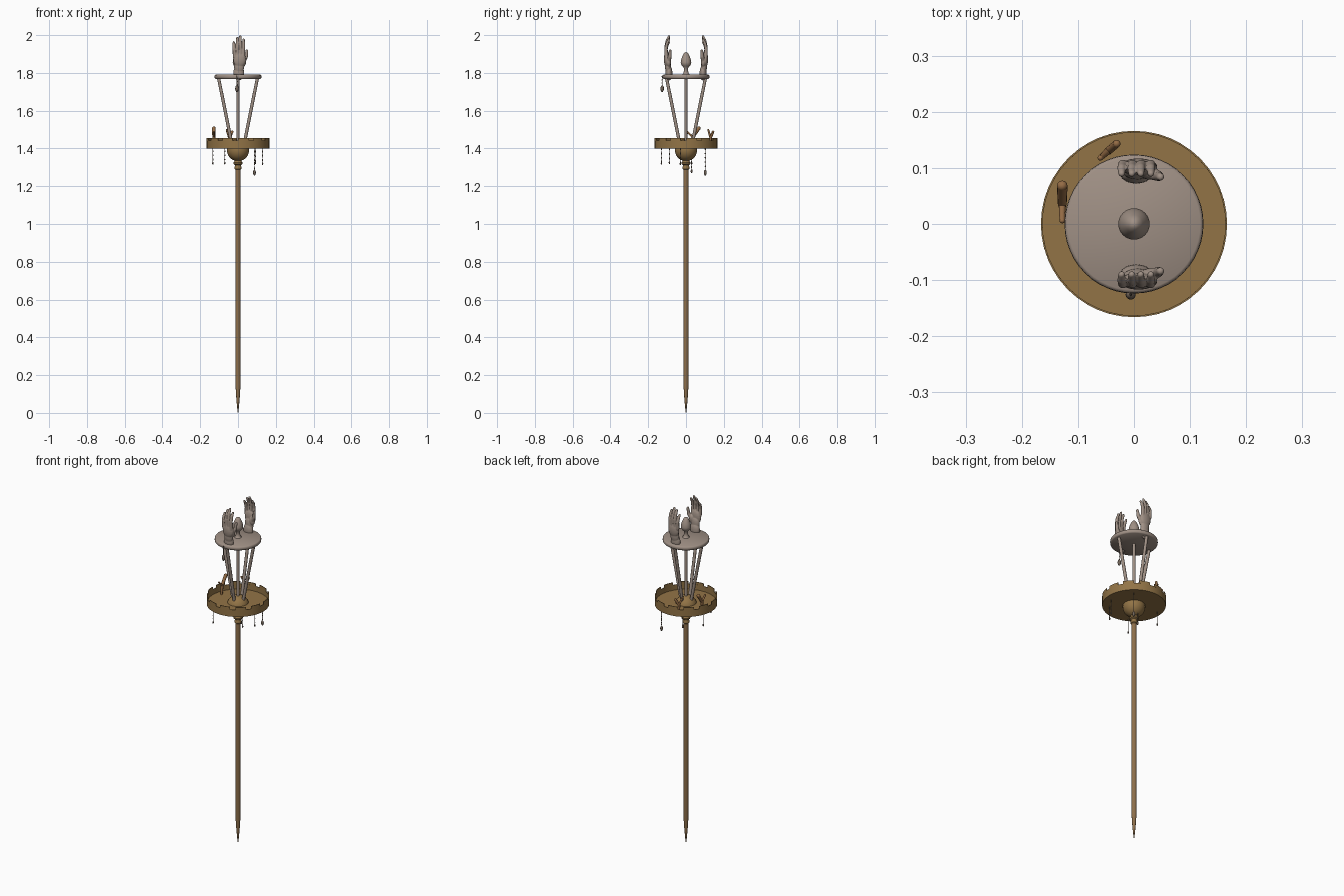
import bpy, bmesh, math
from mathutils import Vector, Matrix

if "Cube" in bpy.data.objects:
    bpy.data.objects.remove(bpy.data.objects["Cube"])


def material(name, rgb):
    m = bpy.data.materials.new(name)
    m.diffuse_color = (*rgb, 1)
    m.use_nodes = True
    m.node_tree.nodes["Principled BSDF"].inputs["Base Color"].default_value = m.diffuse_color
    return m


BRONZE = material("bronze", (0.29, 0.175, 0.062))
WOOD = material("pole_brown", (0.27, 0.16, 0.07))
GREY = material("warm_grey", (0.35, 0.28, 0.235))
CHARM = material("dark_charm", (0.17, 0.13, 0.10))
COPPER = material("copper_brown", (0.30, 0.15, 0.06))


def finish(bm, name, mat, angle=40):
    bmesh.ops.recalc_face_normals(bm, faces=bm.faces)
    me = bpy.data.meshes.new(name)
    bm.to_mesh(me)
    bm.free()
    me.materials.append(mat)
    me.shade_smooth()
    me.set_sharp_from_angle(angle=math.radians(angle))
    ob = bpy.data.objects.new(name, me)
    bpy.context.collection.objects.link(ob)
    return ob


def lathe(name, profile, mat, seg=32, angle=40):
    bm = bmesh.new()
    vs = [bm.verts.new((r, 0, z)) for r, z in profile]
    es = [bm.edges.new(p) for p in zip(vs, vs[1:])]
    bmesh.ops.spin(bm, geom=vs + es, axis=(0, 0, 1), cent=(0, 0, 0),
                   angle=math.tau, steps=seg, use_duplicate=False)
    bmesh.ops.remove_doubles(bm, verts=bm.verts, dist=1e-5)
    return finish(bm, name, mat, angle)


def ball(bm, c, size, seg=12):
    if not isinstance(size, tuple):
        size = (size,) * 3
    bmesh.ops.create_uvsphere(bm, u_segments=seg, v_segments=seg // 2 + 2, radius=1,
                              matrix=Matrix.Translation(c) @ Matrix.Diagonal((*size, 1)))


def limb(bm, pts, radii, seg=12):
    """Rounded tapered tube through points."""
    pts = [Vector(p) for p in pts]
    for p, r in zip(pts, radii):
        ball(bm, p, r, seg)
    for a, b, ra, rb in zip(pts, pts[1:], radii, radii[1:]):
        d = b - a
        rot = d.to_track_quat('Z', 'Y').to_matrix().to_4x4()
        bmesh.ops.create_cone(bm, segments=seg, radius1=ra, radius2=rb, depth=d.length,
                              cap_ends=True, matrix=Matrix.Translation((a + b) / 2) @ rot)


# pole, collar and bowl
lathe("pole", [(0, 0), (0.002, 0.004), (0.0085, 0.07), (0.0135, 0.15), (0.0135, 1.345)], WOOD, 16)
lathe("collar", [(0.0135, 1.288), (0.018, 1.292), (0.019, 1.302), (0.016, 1.307), (0.016, 1.312),
                 (0.023, 1.317), (0.024, 1.325), (0.019, 1.332), (0.018, 1.345)], BRONZE, 24)
bm = bmesh.new()
ball(bm, (0, 0, 1.392), 0.059, 32)
finish(bm, "round_bowl", BRONZE)

# tray with battlement rim
R = 0.166
lathe("tray_floor", [(0, 1.40), (R, 1.40), (R, 1.41), (0, 1.41)], BRONZE, 48)
lathe("tray_wall", [(R, 1.405), (R, 1.441), (R - 0.003, 1.441), (R - 0.003, 1.405)], BRONZE, 48)
bm = bmesh.new()
for k in range(12):
    a0 = math.tau * k / 12
    rings = []
    for j in range(4):
        a = a0 + j * math.tau / 48 * 0.9
        rings.append([bm.verts.new((r * math.cos(a), r * math.sin(a), z))
                      for r, z in ((R, 1.44), (R, 1.456), (R - 0.003, 1.456), (R - 0.003, 1.44))])
    for p, q in zip(rings, rings[1:]):
        for i in range(4):
            bm.faces.new((p[i], p[(i + 1) % 4], q[(i + 1) % 4], q[i]))
    bm.faces.new(rings[0])
    bm.faces.new(rings[-1])
finish(bm, "battlements", BRONZE)

# splayed rods and centre rod
bm = bmesh.new()
for k in range(4):
    c, s = math.cos(k * math.pi / 2), math.sin(k * math.pi / 2)
    limb(bm, [(0.032 * c, 0.032 * s, 1.42), (0.104 * c, 0.104 * s, 1.778)], [0.0085, 0.0085])
limb(bm, [(0, 0, 1.42), (0, 0, 1.778)], [0.008, 0.008])
finish(bm, "support_rods", GREY)

# upper plate and bud
lathe("upper_plate", [(0, 1.768), (0.118, 1.768), (0.123, 1.772), (0.124, 1.78),
                      (0.123, 1.788), (0.118, 1.791), (0, 1.792)], GREY, 48, 60)
lathe("bud", [(0.022, 1.79), (0.014, 1.797), (0.011, 1.81), (0.012, 1.828), (0.02, 1.836),
              (0.027, 1.846), (0.028, 1.857), (0.024, 1.876), (0.016, 1.895),
              (0.009, 1.906), (0, 1.910)], GREY, 24, 80)

# raised hands, mirrored front to back, palms facing the bud
for side, name in ((-1, "front_hand"), (1, "back_hand")):
    bm = bmesh.new()

    def P(x, y, z):
        return (x, side * y, z)
    # wrist and palm
    for x, y, z, sx, sy, sz in ((0.004, 0.090, 1.80, 0.029, 0.018, 0.04),
                                (0.006, 0.095, 1.835, 0.027, 0.016, 0.04),
                                (0.008, 0.102, 1.872, 0.034, 0.015, 0.042),
                                (0.027, 0.092, 1.858, 0.016, 0.013, 0.025)):
        ball(bm, P(x, y, z), (sx, sy, sz), 20)
    # fingers
    for x0, x1, top in ((-0.018, -0.022, 1.962), (-0.002, -0.004, 1.984),
                        (0.014, 0.012, 1.993), (0.029, 0.030, 1.976)):
        h = top - 1.885
        limb(bm, [P(x0, 0.104, 1.885), P((x0 + x1) / 2, 0.106, 1.885 + h * 0.5),
                  P(x1, 0.100, 1.885 + h * 0.8), P(x1, 0.090, top)],
             [0.0098, 0.0088, 0.0078, 0.0062])
    # thumb
    limb(bm, [P(0.026, 0.092, 1.855), P(0.043, 0.086, 1.885), P(0.047, 0.084, 1.918)],
         [0.012, 0.0095, 0.007])
    hand = finish(bm, name, GREY, 180)
    rm = hand.modifiers.new("blend", 'REMESH')
    rm.mode = 'VOXEL'
    rm.voxel_size = 0.0022
    rm.use_smooth_shade = True
    sm = hand.modifiers.new("soften", 'SMOOTH')
    sm.iterations = 3

# forked pegs on the rim
bm = bmesh.new()
limb(bm, [(-0.128, 0.030, 1.41), (-0.128, 0.036, 1.46), (-0.128, 0.068, 1.507)],
     [0.006, 0.008, 0.0095])
limb(bm, [(-0.128, 0.038, 1.458), (-0.128, 0.006, 1.488)], [0.006, 0.005])
finish(bm, "large_forked_peg", COPPER)
bm = bmesh.new()
limb(bm, [(-0.046, 0.130, 1.41), (-0.046, 0.130, 1.455), (-0.031, 0.143, 1.488)],
     [0.005, 0.007, 0.007])
limb(bm, [(-0.046, 0.130, 1.455), (-0.060, 0.118, 1.498)], [0.006, 0.005])
finish(bm, "small_forked_peg", COPPER)


# hanging chains with charms
def chain(name, x, y, top, bottom, bead):
    bm = bmesh.new()
    n = max(3, int((top - bottom) / 0.012))
    step = (top - bottom - 2 * bead) / n
    for i in range(n):
        wide = (0.003, 0.0015) if i % 2 else (0.0015, 0.003)
        ball(bm, (x, y, top - (i + 0.5) * step), (*wide, step * 0.58), 8)
    ball(bm, (x, y, bottom + bead * 1.4), (bead * 0.75, bead * 0.75, bead * 1.5), 12)
    finish(bm, name, CHARM)


for i, (x, y, low, bead) in enumerate(((0.087, 0.102, 1.258, 0.010), (-0.133, 0.03, 1.315, 0.005),
                                       (0.130, -0.03, 1.312, 0.005), (-0.070, -0.130, 1.315, 0.005),
                                       (0.092, -0.088, 1.318, 0.005), (0.0, 0.03, 1.27, 0.007))):
    chain(f"tray_chain_{i + 1}", x, y, 1.402, low, bead)
chain("plate_chain", -0.006, -0.126, 1.785, 1.70, 0.012)
